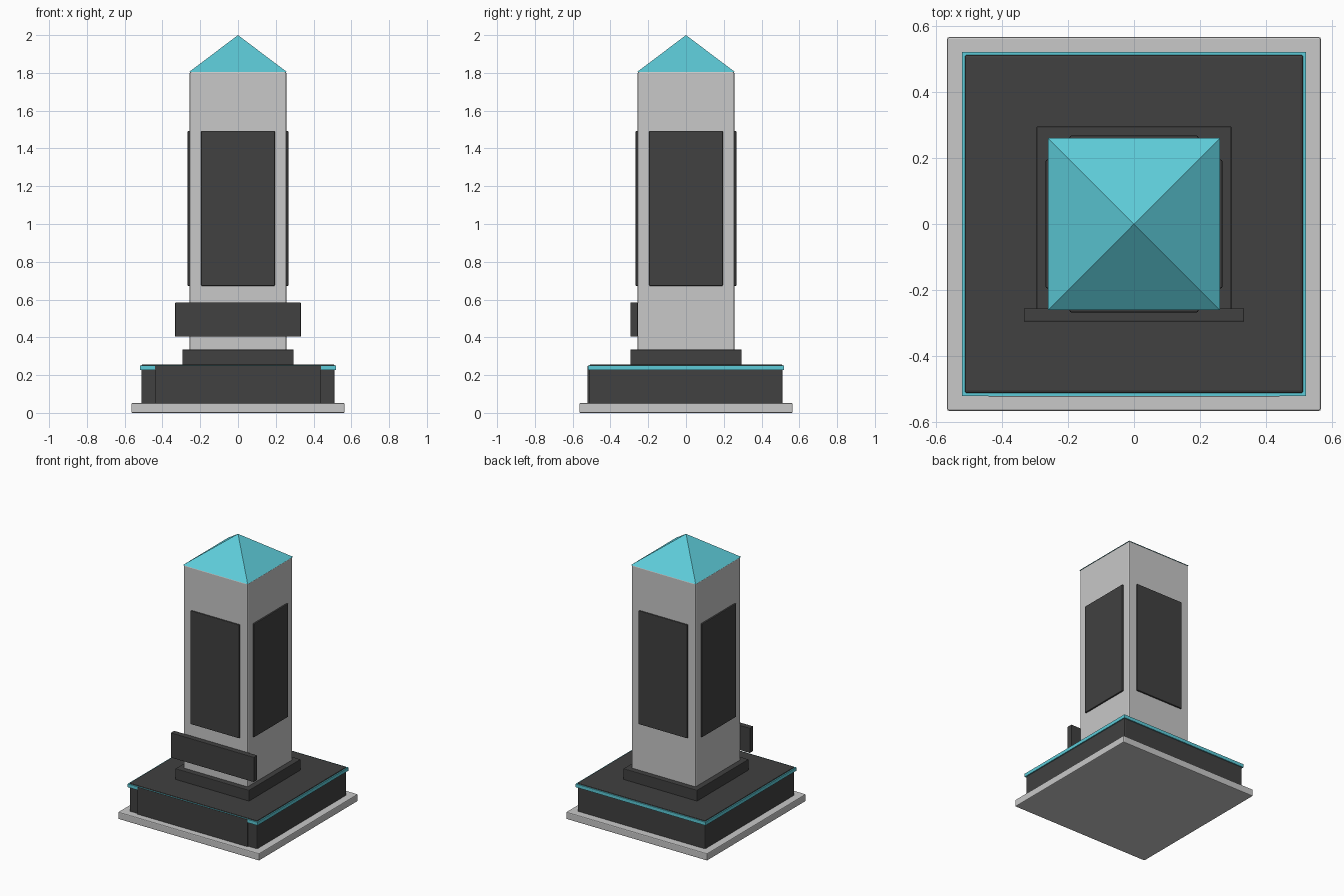
import bpy, bmesh, math
from mathutils import Matrix

if "Cube" in bpy.data.objects:
    bpy.data.objects.remove(bpy.data.objects["Cube"])


def material(name, rgb):
    m = bpy.data.materials.new(name)
    m.diffuse_color = (*rgb, 1)
    m.use_nodes = True
    m.node_tree.nodes["Principled BSDF"].inputs["Base Color"].default_value = m.diffuse_color
    return m


STONE = material("light grey stone", (0.58, 0.58, 0.58))
DARK = material("dark grey", (0.052, 0.052, 0.052))
TEAL = material("teal", (0.11, 0.60, 0.69))


def finish(name, bm, mat, bevel=0.0):
    me = bpy.data.meshes.new(name)
    bm.to_mesh(me)
    bm.free()
    me.materials.append(mat)
    ob = bpy.data.objects.new(name, me)
    bpy.context.collection.objects.link(ob)
    if bevel:
        mod = ob.modifiers.new("soft edges", "BEVEL")
        mod.width = bevel
        mod.segments = 2
    return ob


def box(name, lo, hi, mat, bevel=0.0):
    bm = bmesh.new()
    bmesh.ops.create_cube(bm, size=1)
    for v in bm.verts:
        v.co = [l + (c + 0.5) * (h - l) for c, l, h in zip(v.co, lo, hi)]
    return finish(name, bm, mat, bevel)


# Stepped base
box("ground_slab", (-0.565, -0.565, 0), (0.565, 0.565, 0.052), STONE, 0.006)
box("plinth", (-0.512, -0.512, 0.02), (0.512, 0.512, 0.257), DARK, 0.008)

# Teal band around the plinth, with a dark plate over the middle of the front
box("plinth_band", (-0.52, -0.52, 0.226), (0.52, 0.52, 0.25), TEAL)
box("plinth_front_plate", (-0.44, -0.521, 0.05), (0.44, -0.505, 0.2495), DARK)

# Column with its collar
box("collar", (-0.295, -0.295, 0.25), (0.295, 0.295, 0.335), DARK, 0.004)
box("column", (-0.256, -0.256, 0.25), (0.256, 0.256, 1.806), STONE, 0.008)

# One raised panel on each side of the column
for i, side in enumerate(("front", "right", "back", "left")):
    panel = box(side + "_panel", (-0.195, -0.267, 0.672), (0.195, -0.24, 1.493), DARK, 0.005)
    panel.data.transform(Matrix.Rotation(i * math.pi / 2, 4, "Z"))

# Sign board low on the front
box("sign_board", (-0.333, -0.295, 0.404), (0.333, -0.255, 0.584), DARK, 0.003)

# Pyramid cap
bm = bmesh.new()
bmesh.ops.create_cone(bm, cap_ends=True, segments=4, radius1=0.26 * math.sqrt(2),
                      radius2=0, depth=0.196,
                      matrix=Matrix.Translation((0, 0, 1.902)) @ Matrix.Rotation(math.pi / 4, 4, "Z"))
bmesh.ops.remove_doubles(bm, verts=bm.verts, dist=0.0001)
finish("pyramid_cap", bm, TEAL)
